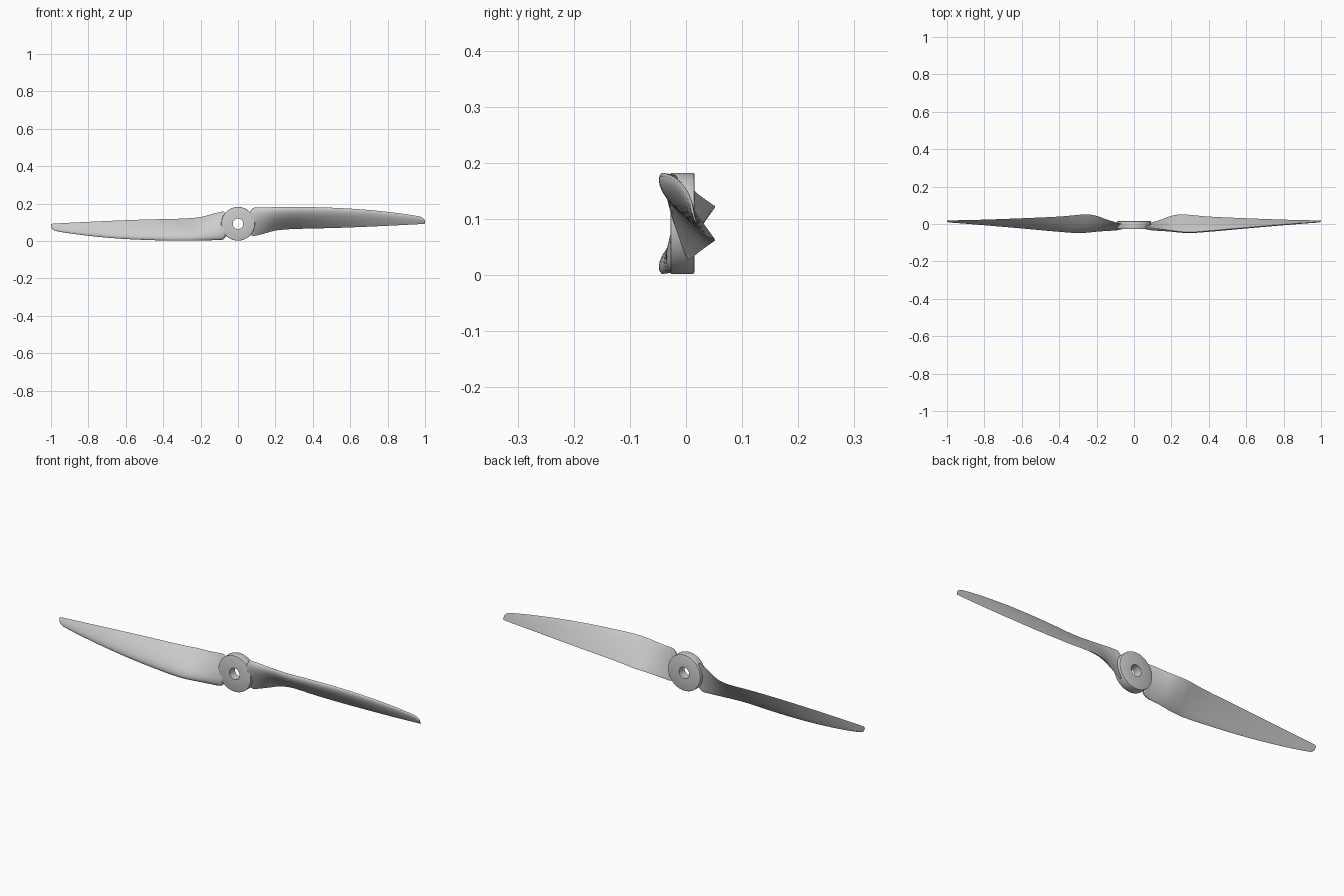
import bpy, bmesh, math
from mathutils import Vector

if "Cube" in bpy.data.objects:
    bpy.data.objects.remove(bpy.data.objects["Cube"])

C = 0.092  # height of the hub axis


def make_object(name, bm):
    bmesh.ops.recalc_face_normals(bm, faces=bm.faces)
    me = bpy.data.meshes.new(name)
    bm.to_mesh(me)
    bm.free()
    ob = bpy.data.objects.new(name, me)
    bpy.context.collection.objects.link(ob)
    return ob


def smooth(ob, angle):
    bpy.ops.object.select_all(action='DESELECT')
    ob.select_set(True)
    bpy.context.view_layer.objects.active = ob
    bpy.ops.object.shade_smooth_by_angle(angle=math.radians(angle))


def catmull(rows, steps):
    out = []
    for i in range(len(rows) - 1):
        p0, p1, p2, p3 = (rows[max(0, min(len(rows) - 1, i + k))] for k in (-1, 0, 1, 2))
        for s in range(steps):
            t = s / steps
            out.append([0.5 * (2 * b + (c - a) * t + (2 * a - 5 * b + 4 * c - d) * t * t
                               + (3 * b - a - 3 * c + d) * t ** 3)
                        for a, b, c, d in zip(p0, p1, p2, p3)])
    out.append(list(rows[-1]))
    return out


# Hub: ring turned about the y axis
bm = bmesh.new()
y0, y1, R, r, b = -0.028, 0.015, 0.09, 0.028, 0.003
profile = [(r, y0), (R - b, y0), (R - b * 0.3, y0 + b * 0.3), (R, y0 + b),
           (R, y1 - b), (R - b * 0.3, y1 - b * 0.3), (R - b, y1), (r, y1)]
N = 72
rings = []
for i in range(N):
    a = math.tau * i / N
    rings.append([bm.verts.new((q * math.cos(a), y, C + q * math.sin(a))) for q, y in profile])
for i in range(N):
    p, q = rings[i], rings[(i + 1) % N]
    for j in range(len(profile)):
        k = (j + 1) % len(profile)
        bm.faces.new((p[j], p[k], q[k], q[j]))
hub = make_object("hub", bm)
smooth(hub, 35)

# Blade stations: x, leading edge y z, trailing edge y z, thickness
stations = [
    (0.060, -0.012, 0.150, -0.002, 0.045, 0.020),
    (0.076, -0.016, 0.174, 0.003, 0.028, 0.022),
    (0.100, -0.021, 0.179, 0.010, 0.030, 0.024),
    (0.150, -0.027, 0.180, 0.026, 0.043, 0.025),
    (0.200, -0.034, 0.181, 0.044, 0.056, 0.025),
    (0.255, -0.041, 0.182, 0.052, 0.062, 0.025),
    (0.310, -0.043, 0.182, 0.048, 0.065, 0.024),
    (0.400, -0.036, 0.181, 0.040, 0.067, 0.022),
    (0.550, -0.023, 0.176, 0.033, 0.071, 0.018),
    (0.700, -0.010, 0.166, 0.027, 0.077, 0.014),
    (0.850, 0.002, 0.150, 0.022, 0.084, 0.010),
    (0.950, 0.009, 0.135, 0.020, 0.089, 0.007),
    (0.982, 0.011, 0.127, 0.019, 0.091, 0.006),
    (0.995, 0.013, 0.116, 0.019, 0.092, 0.004),
    (1.000, 0.015, 0.104, 0.019, 0.093, 0.003),
]


def airfoil(t):
    return 10 * (0.2969 * math.sqrt(t) - 0.126 * t - 0.3516 * t ** 2
                 + 0.2843 * t ** 3 - 0.1015 * t ** 4)


# Blade: twisted airfoil loft, rounded front and nearly flat back
ts = [0.5 * (1 - math.cos(math.pi * i / 14)) for i in range(15)]
loop = [(t, 0.88) for t in ts] + [(t, -0.14) for t in reversed(ts[1:-1])]


def build_blade(name, turn):
    bm = bmesh.new()
    rings = []
    for x, ly, lz, ty, tz, th in catmull(stations, 4):
        le, te = Vector((ly, lz - C)), Vector((ty, tz - C))
        d = te - le
        n = Vector((d.y, -d.x)).normalized()
        ring = []
        for t, side in loop:
            p = le + d * t + n * (th * side * airfoil(t))
            ring.append(bm.verts.new((turn * x, p.x, C + turn * p.y)))
        rings.append(ring)
    m = len(loop)
    for p, q in zip(rings, rings[1:]):
        for j in range(m):
            k = (j + 1) % m
            bm.faces.new((p[j], p[k], q[k], q[j]))
    bm.faces.new(rings[0])
    bm.faces.new(rings[-1])
    ob = make_object(name, bm)
    smooth(ob, 40)


# The second blade is the first turned half a revolution about the hub axis
build_blade("right_blade", 1)
build_blade("left_blade", -1)
